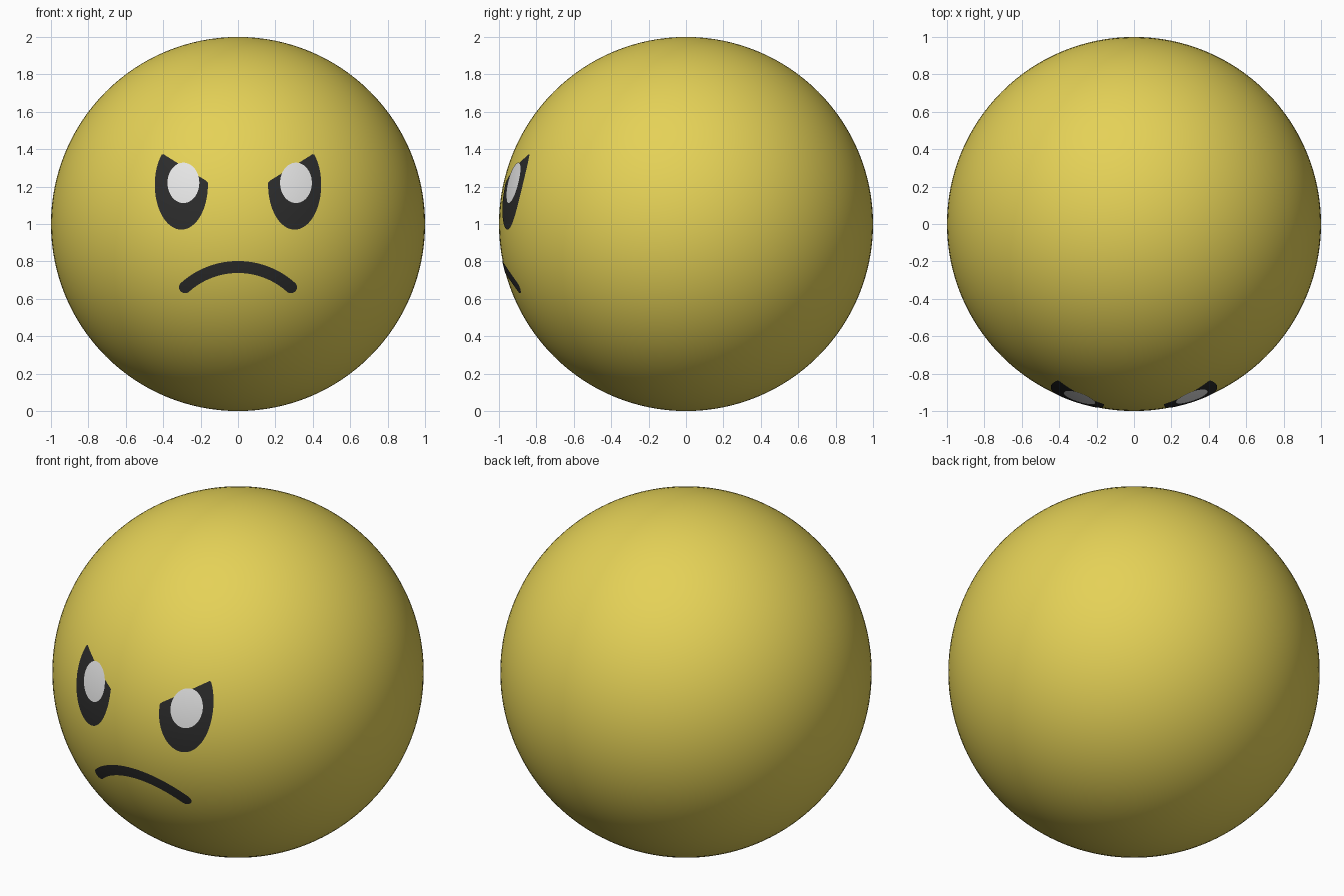
import bpy, bmesh, math

cube = bpy.data.objects.get("Cube")
if cube:
    bpy.data.objects.remove(cube, do_unlink=True)


def make_material(name, rgb):
    mat = bpy.data.materials.new(name)
    mat.use_nodes = True
    mat.diffuse_color = (*rgb, 1)
    mat.node_tree.nodes["Principled BSDF"].inputs["Base Color"].default_value = (*rgb, 1)
    return mat


yellow = make_material("yellow", (0.78, 0.64, 0.095))
black = make_material("black", (0.025, 0.025, 0.025))
white = make_material("white", (0.88, 0.88, 0.88))


def curved_plate(name, rows, radius, mat, closed):
    """Skin rows of (x, z) points and wrap them onto the front of the ball."""
    bm = bmesh.new()
    grid = [[bm.verts.new((x, -math.sqrt(radius ** 2 - x * x - (z - 1) ** 2), z))
             for x, z in row] for row in rows]
    for a, b in zip(grid, grid[1:]):
        n = len(a)
        for i in range(n if closed else n - 1):
            j = (i + 1) % n
            bm.faces.new((a[i], a[j], b[j], b[i]))
    bmesh.ops.remove_doubles(bm, verts=bm.verts, dist=1e-5)
    bm.normal_update()
    bmesh.ops.reverse_faces(bm, faces=[f for f in bm.faces if f.normal.y > 0])
    for f in bm.faces:
        f.smooth = True
    mesh = bpy.data.meshes.new(name)
    bm.to_mesh(mesh)
    bm.free()
    mesh.materials.append(mat)
    obj = bpy.data.objects.new(name, mesh)
    bpy.context.collection.objects.link(obj)


def oval_rows(cx, cz, rx, rz, side=1, brow=None, count=120, rings=10):
    """Concentric rings of an oval, optionally cut by a slanted brow line."""
    edge = []
    for i in range(count):
        a = math.tau * i / count
        dx, dz = rx * math.cos(a), rz * math.sin(a)
        if brow:
            x0, z0, slope = brow
            gap = z0 + slope * (cx - x0) - cz
            rise = dz - slope * dx
            if rise > gap:
                dx, dz = dx * gap / rise, dz * gap / rise
        edge.append((dx, dz))
    return [[(side * (cx + dx * k / rings), cz + dz * k / rings) for dx, dz in edge]
            for k in range(rings + 1)]


# Ball
bpy.ops.mesh.primitive_uv_sphere_add(segments=128, ring_count=64, radius=1, location=(0, 0, 1))
ball = bpy.context.object
ball.name = "ball"
ball.data.materials.append(yellow)
bpy.ops.object.shade_smooth()

# Angry eyes with highlights
for label, side, shine_x in (("left", 1, 0.31), ("right", -1, -0.292)):
    curved_plate(label + "_eye", oval_rows(0.303, 1.21, 0.142, 0.24, side, (0.16, 1.225, 0.62)),
                 1.002, black, True)
    curved_plate(label + "_eye_highlight", oval_rows(shine_x, 1.22, 0.085, 0.108),
                 1.004, white, True)

# Frowning mouth: an arched band with rounded ends
arc_r, arc_z, half, reach = 0.424, 0.346, 0.032, 0.31
rows = []
steps = 80
for i in range(steps + 1):
    s = -(reach + half) * math.cos(math.pi * i / steps)
    over = max(0, abs(s) - reach)
    width = math.sqrt(max(0, half ** 2 - over ** 2))
    a = s / arc_r
    rows.append([((arc_r + width * k / 3) * math.sin(a), arc_z + (arc_r + width * k / 3) * math.cos(a))
                 for k in range(-3, 4)])
curved_plate("mouth", rows, 1.002, black, False)
